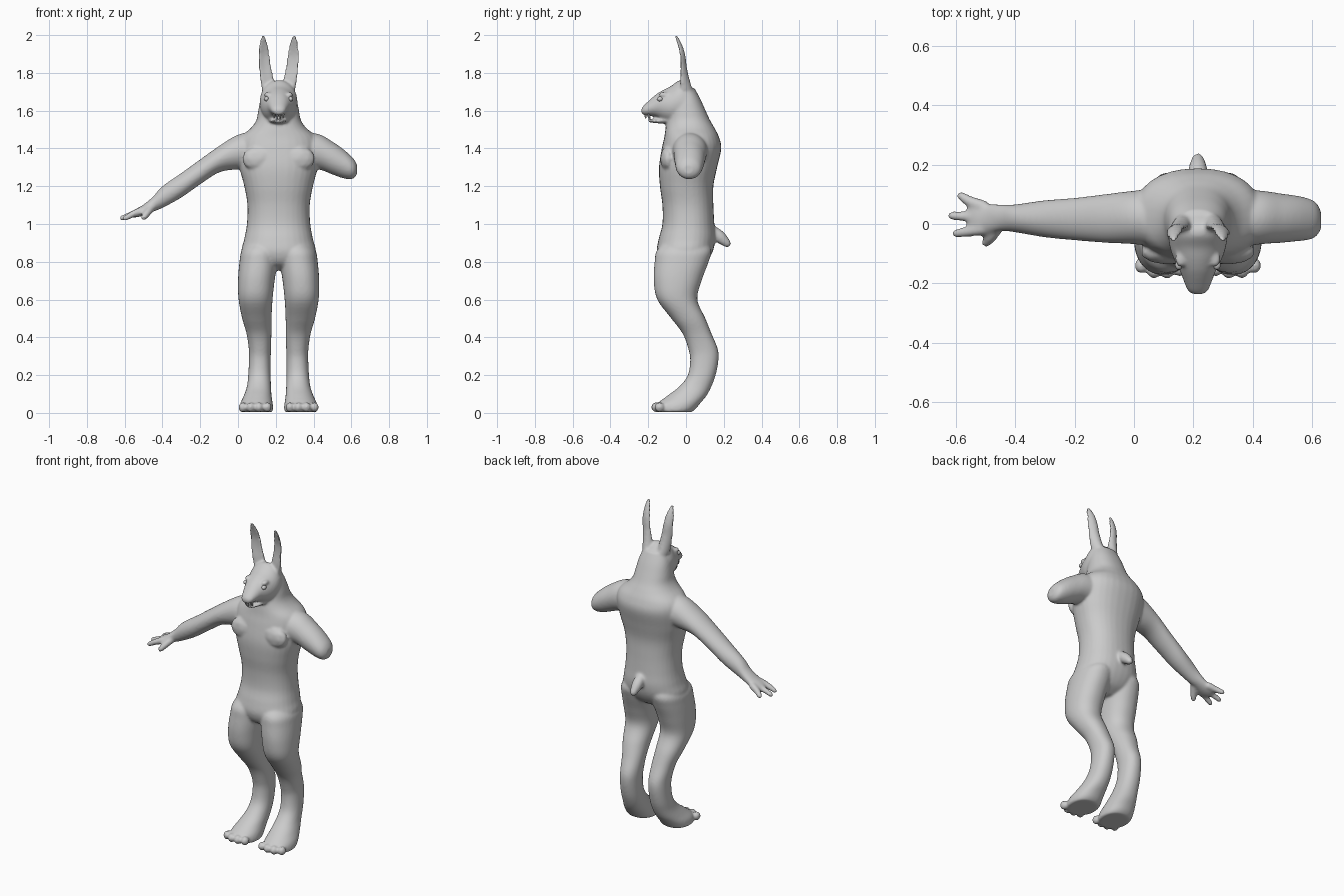
import bpy, bmesh, math
from mathutils import Vector, Matrix

CX = 0.215          # the body stands off-centre because one arm is a stump
bm = bmesh.new()


def spline(rows, steps=5):
    """Catmull-Rom interpolation of section rows."""
    out = []
    for i in range(len(rows) - 1):
        a, b, c, d = (rows[max(0, min(len(rows) - 1, i + k))] for k in (-1, 0, 1, 2))
        for s in range(steps):
            t = s / steps
            out.append([0.5 * (2 * q + (r - p) * t + (2 * p - 5 * q + 4 * r - w) * t * t
                               + (3 * q - p - 3 * r + w) * t ** 3)
                        for p, q, r, w in zip(a, b, c, d)])
    return out + [list(rows[-1])]


def skin(rings):
    """Bridge point rings into a closed tube."""
    vs = [[bm.verts.new(p) for p in r] for r in rings]
    n = len(vs[0])
    for a, b in zip(vs, vs[1:]):
        for i in range(n):
            j = (i + 1) % n
            bm.faces.new((a[i], a[j], b[j], b[i]))
    bm.faces.new(vs[0][::-1])
    bm.faces.new(vs[-1])


def loft(axis, rows, power=2.0, n=32):
    """rows: position on axis, then min/max along the two other axes in xyz order."""
    others = [k for k in range(3) if k != axis]
    rings = []
    for pos, a0, a1, b0, b1 in spline(rows):
        ring = []
        for i in range(n):
            t = math.tau * i / n
            c, s = math.cos(t), math.sin(t)
            p = Vector()
            p[axis] = pos
            p[others[0]] = (a0 + a1) / 2 + (a1 - a0) / 2 * math.copysign(abs(c) ** (2 / power), c)
            p[others[1]] = (b0 + b1) / 2 + (b1 - b0) / 2 * math.copysign(abs(s) ** (2 / power), s)
            ring.append(p)
        rings.append(ring)
    skin(rings)


def blob(c, r, scale=(1, 1, 1)):
    bmesh.ops.create_icosphere(bm, subdivisions=2, radius=r,
                               matrix=Matrix.Translation(c) @ Matrix.Diagonal((*scale, 1)))


def digit(rows):
    """Chain of overlapping balls: x, y, z, radius."""
    for x, y, z, r in spline(rows, 7):
        blob((x, y, z), r)


# torso and neck: z, front, back, half width
torso = [(.755, -.07, .04, .06), (.79, -.13, .10, .14), (.85, -.155, .14, .195), (.92, -.145, .155, .182),
         (1.0, -.125, .15, .168), (1.1, -.125, .145, .165), (1.2, -.138, .145, .182),
         (1.3, -.143, .165, .207), (1.4, -.128, .187, .215), (1.46, -.115, .175, .2),
         (1.51, -.108, .15, .145), (1.55, -.1, .127, .118), (1.6, -.09, .104, .108),
         (1.66, -.08, .077, .096), (1.72, -.07, .045, .075)]
loft(2, [(z, CX - w, CX + w, f, b) for z, f, b, w in torso], 2.25)

# head and lower jaw: y, bottom, top, half width
head = [(.06, 1.58, 1.68, .06), (.02, 1.54, 1.735, .09), (-.03, 1.53, 1.762, .1), (-.08, 1.53, 1.73, .094),
        (-.12, 1.545, 1.71, .08), (-.16, 1.568, 1.685, .06), (-.2, 1.574, 1.65, .045),
        (-.225, 1.577, 1.626, .034), (-.237, 1.588, 1.61, .016)]
jaw = [(-.07, 1.53, 1.58, .065), (-.13, 1.532, 1.56, .046), (-.17, 1.535, 1.556, .036), (-.2, 1.539, 1.554, .02)]
for part in (head, jaw):
    loft(1, [(y, CX - w, CX + w, a, b) for y, a, b, w in part])

# long arm: x, y min/max, z min/max
loft(0, [(.1, -.08, .12, 1.3, 1.49), (0, -.068, .112, 1.29, 1.473), (-.1, -.063, .1, 1.273, 1.413),
         (-.2, -.055, .088, 1.21, 1.342), (-.3, -.045, .08, 1.14, 1.27), (-.4, -.028, .066, 1.085, 1.2),
         (-.45, -.024, .066, 1.065, 1.145), (-.5, -.034, .07, 1.045, 1.103),
         (-.54, -.035, .076, 1.035, 1.08), (-.56, -.02, .06, 1.04, 1.065)])
# three fingers and thumb
for y0, tip, y1, z1 in ((.06, -.582, .095, 1.04), (.022, -.613, .028, 1.032), (-.017, -.598, -.032, 1.03)):
    digit([(-.51, y0, 1.07, .022), (-.555, (y0 + y1) / 2, 1.053, .019), (tip, y1, z1, .015)])
digit([(-.455, -.005, 1.09, .022), (-.48, -.04, 1.06, .021), (-.498, -.063, 1.035, .016)])

# short arm stump
loft(0, [(.33, -.08, .12, 1.3, 1.49), (.43, -.068, .112, 1.288, 1.475), (.5, -.063, .102, 1.262, 1.436),
         (.55, -.058, .095, 1.244, 1.402), (.59, -.053, .085, 1.237, 1.368),
         (.615, -.04, .07, 1.243, 1.342), (.63, -.015, .04, 1.265, 1.315)])

# legs with feet and toes (coordinates of one leg, mirrored about the body centre)
leg = [(.92, .07, .2, -.1, .11), (.86, .02, .212, -.155, .135), (.8, .008, .209, -.166, .12), (.7, 0, .194, -.171, .083),
       (.6, .003, .183, -.152, .06), (.5, .022, .178, -.078, .103), (.42, .045, .177, -.018, .135),
       (.34, .057, .175, .012, .168), (.28, .058, .173, .022, .172), (.2, .054, .173, .01, .157),
       (.14, .047, .175, -.035, .135), (.09, .03, .178, -.1, .108), (.05, .012, .184, -.15, .075),
       (.02, .008, .186, -.155, .05), (.004, .014, .18, -.15, .03)]
toes = [(.025, -.14), (.067, -.157), (.111, -.158), (.155, -.15)]
for m in (False, True):
    fx = (lambda x: 2 * CX - x) if m else (lambda x: x)
    loft(2, [(z, min(fx(a), fx(b)), max(fx(a), fx(b)), f, k) for z, a, b, f, k in leg], 2.2)
    for x, y in toes:
        blob((fx(x), y, .03), .025, (.95, 1.1, 1.1))
    # chest muscle and brow
    blob((fx(.115), -.095, 1.345), .1, (.95, .42, .7))
    blob((fx(.157), -.118, 1.685), .024, (.8, 1.2, .6))

    # ears: x, y, z, half width, half thickness, with a hollow front
    ear = [(.163, 0, 1.71, .036, .03), (.153, -.008, 1.77, .036, .02), (.144, -.012, 1.83, .034, .011),
           (.138, -.017, 1.89, .032, .009), (.136, -.03, 1.94, .026, .009), (.134, -.046, 1.98, .016, .008),
           (.133, -.056, 2.0, .006, .006)]
    rings = []
    for x, y, z, w, th in spline(ear):
        rings.append([(fx(x + w * math.cos(t) - .1 * th * math.sin(t)),
                       y + th * math.sin(t) - w * .35 * (math.cos(t) ** 2 - .4) + w * .25 * math.cos(t), z)
                      for t in (math.tau * i / 24 for i in range(24))])
    skin(rings)

# tail
digit([(CX, .13, .97, .03), (CX, .175, .935, .034), (CX, .205, .908, .026), (CX, .218, .896, .021)])

# fuse everything into one smooth skin
bmesh.ops.recalc_face_normals(bm, faces=bm.faces)
me = bpy.data.meshes.new("body")
bm.to_mesh(me)
bm.free()
body = bpy.data.objects.new("body", me)
bpy.context.collection.objects.link(body)
rm = body.modifiers.new("fuse", 'REMESH')
rm.mode = 'VOXEL'
rm.voxel_size = .007
rm.use_smooth_shade = True
sm = body.modifiers.new("soften", 'SMOOTH')
sm.factor = .5
sm.iterations = 9

# eyes and front teeth
for s in (-1, 1):
    bpy.ops.mesh.primitive_uv_sphere_add(segments=16, ring_count=10, radius=.016,
                                         location=(CX + s * .064, -.138, 1.662))
    eye = bpy.context.object
    eye.name = "eye"
    eye.scale = (.8, 1, .8)
    bpy.ops.object.shade_smooth()
    for dx, y, up in ((.007, -.214, 1), (.024, -.198, 1), (.008, -.192, 0)):
        bpy.ops.mesh.primitive_cone_add(vertices=10, radius1=.007, radius2=.003, depth=.024,
                                        location=(CX + s * dx, y, 1.57 if up else 1.558),
                                        rotation=(math.pi if up else 0, 0, 0))
        bpy.context.object.name = "tooth"
        bpy.ops.object.shade_smooth_by_angle()
